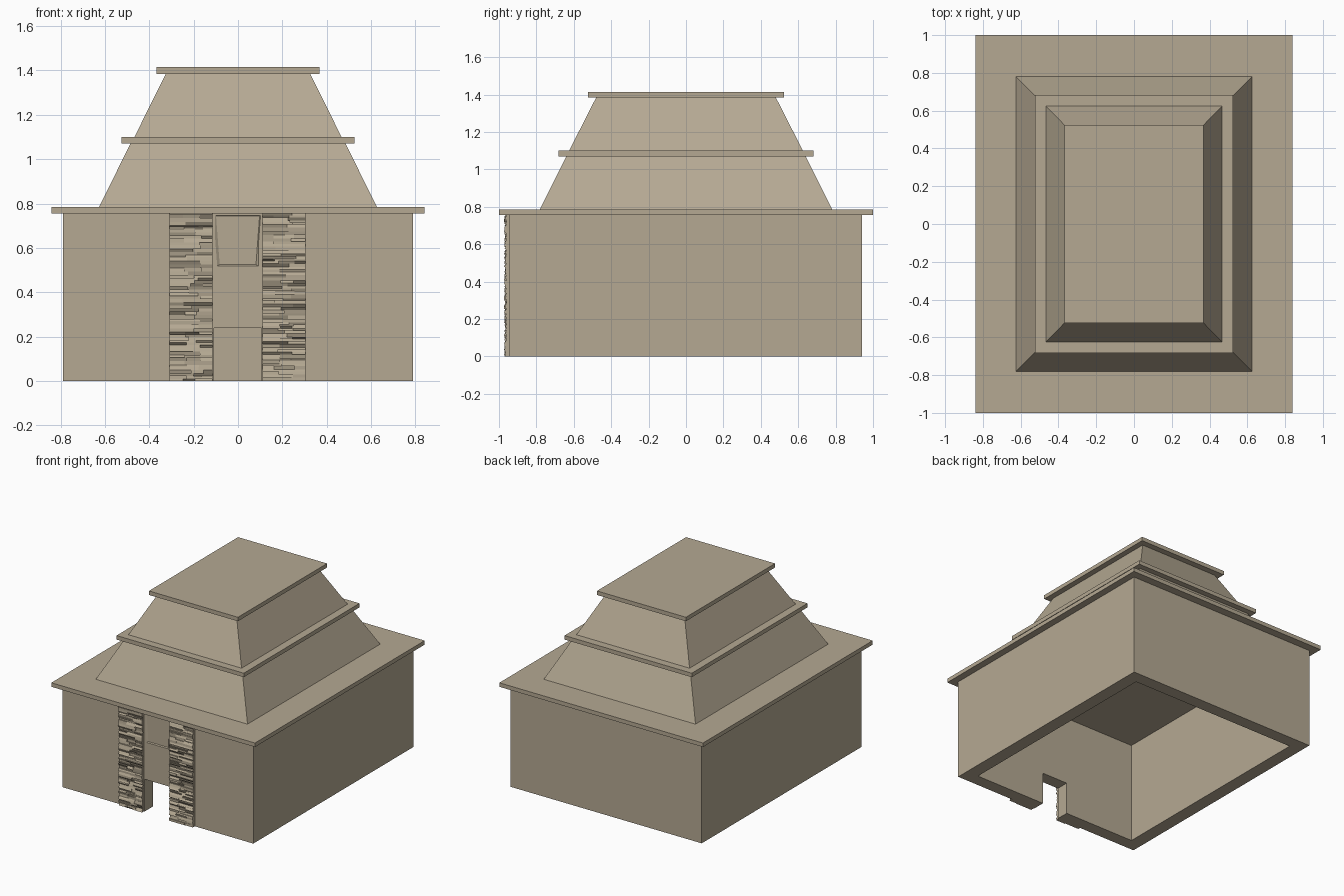
import bpy, bmesh, random
from mathutils import Vector

random.seed(4)
cube = bpy.data.objects.get("Cube")
if cube:
    bpy.data.objects.remove(cube, do_unlink=True)

# One sandy stone colour for the whole building
stone = bpy.data.materials.new("sandstone")
stone.use_nodes = True
colour = (0.46, 0.395, 0.29, 1)
stone.diffuse_color = colour
bsdf = stone.node_tree.nodes["Principled BSDF"]
bsdf.inputs["Base Color"].default_value = colour
bsdf.inputs["Roughness"].default_value = 0.9


def add_box(bm, low, high):
    """Add an axis-aligned box between two corners."""
    verts = bmesh.ops.create_cube(bm, size=1)["verts"]
    low, high = Vector(low), Vector(high)
    for v in verts:
        v.co = (low + high) / 2 + v.co * (high - low)
    return verts


def finish(name, bm):
    mesh = bpy.data.meshes.new(name)
    bmesh.ops.recalc_face_normals(bm, faces=bm.faces)
    bm.to_mesh(mesh)
    bm.free()
    mesh.materials.append(stone)
    obj = bpy.data.objects.new(name, mesh)
    bpy.context.collection.objects.link(obj)
    return obj


def box(name, low, high):
    bm = bmesh.new()
    add_box(bm, low, high)
    return finish(name, bm)


def frustum(name, base, top, z0, z1):
    """Rectangular block whose half sizes change from base to top."""
    bm = bmesh.new()
    for v in add_box(bm, (-1, -1, z0), (1, 1, z1)):
        half = base if v.co.z < (z0 + z1) / 2 else top
        v.co.x *= half[0]
        v.co.y *= half[1]
    return finish(name, bm)


def carve(obj, cutters):
    """Subtract the cutters and bake the result."""
    for cutter in cutters:
        cutter.hide_render = True
        mod = obj.modifiers.new("cut", "BOOLEAN")
        mod.operation = "DIFFERENCE"
        mod.solver = "EXACT"
        mod.object = cutter
    bpy.context.view_layer.update()
    graph = bpy.context.evaluated_depsgraph_get()
    mesh = bpy.data.meshes.new_from_object(obj.evaluated_get(graph))
    obj.modifiers.clear()
    obj.data = mesh
    for cutter in cutters:
        bpy.data.objects.remove(cutter, do_unlink=True)


# Open ground storey, roofed by the eaves slab, with a low doorway
# and a shallow niche above it
front, back, side, storey = -0.945, 0.94, 0.788, 0.755
walls = box("walls", (-side, front, 0), (side, back, storey))
room = box("room_cutter", (-0.69, front + 0.095, -0.1), (0.69, back - 0.095, 0.9))
door = box("door_cutter", (-0.108, -1.1, -0.1), (0.106, -0.8, 0.24))
bm = bmesh.new()
for v in add_box(bm, (-0.11, front - 0.01, 0.51), (0.108, front + 0.007, 0.75)):
    if v.co.y > front:
        v.co.x *= 0.75 if v.co.z < 0.6 else 0.9
        v.co.z += 0.015 if v.co.z < 0.6 else -0.005
niche = finish("niche_cutter", bm)
carve(walls, [room, door, niche])


# Pilasters of thin, uneven stone courses either side of the doorway
def pilaster(name, x0, x1):
    bm = bmesh.new()
    add_box(bm, (x0, -0.956, 0), (x1, front + 0.01, storey))
    z = 0
    while z < storey:
        top = min(z + random.uniform(0.008, 0.018), storey)
        x = x0
        while x < x1:
            end = x + random.uniform(0.05, 0.14)
            if x1 - end < 0.04:
                end = x1
            stone_verts = add_box(bm, (x, -0.96, z), (end, -0.95, top))
            lower, upper = random.uniform(0.958, 0.973), random.uniform(0.958, 0.973)
            for v in stone_verts:
                if v.co.y < -0.955:
                    v.co.y = -lower if v.co.z < (z + top) / 2 else -upper
            x = end
        z = top
    return finish(name, bm)


pilaster("right_pilaster", -0.308, -0.114)
pilaster("left_pilaster", 0.11, 0.305)

# Stepped roof: flat slabs alternating with sloping tiers
for name, x, y, z0, z1 in (
    ("eaves_slab", 0.84, 1.0, 0.755, 0.785),
    ("middle_slab", 0.525, 0.682, 1.07, 1.1),
    ("top_slab", 0.367, 0.525, 1.385, 1.415),
):
    frustum(name, (x, y), (x, y), z0, z1)
frustum("lower_roof", (0.626, 0.782), (0.485, 0.64), 0.785, 1.07)
frustum("upper_roof", (0.467, 0.625), (0.325, 0.48), 1.1, 1.385)
